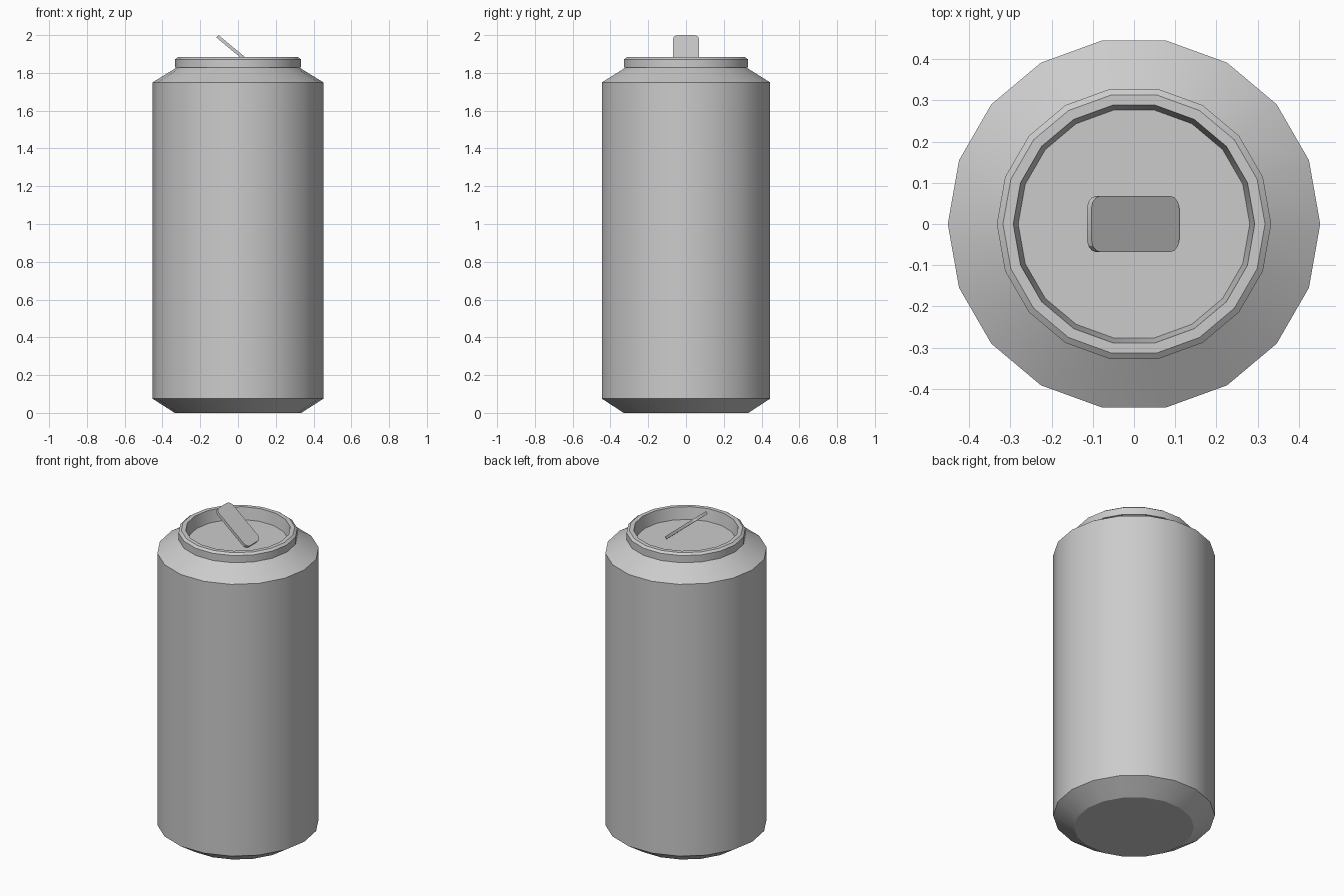
import bpy, bmesh, math
from mathutils import Matrix

if "Cube" in bpy.data.objects:
    bpy.data.objects.remove(bpy.data.objects["Cube"])

SIDES = 18


def finish(name, bm):
    bmesh.ops.recalc_face_normals(bm, faces=bm.faces)
    mesh = bpy.data.meshes.new(name)
    bm.to_mesh(mesh)
    bm.free()
    ob = bpy.data.objects.new(name, mesh)
    bpy.context.collection.objects.link(ob)
    bpy.ops.object.select_all(action='DESELECT')
    ob.select_set(True)
    bpy.context.view_layer.objects.active = ob
    bpy.ops.object.shade_smooth_by_angle(angle=math.radians(25))
    return ob


def lathe(name, profile):
    """Revolve (radius, height) points into a closed, capped solid."""
    bm = bmesh.new()
    rings = []
    for r, z in profile:
        rings.append([bm.verts.new((r * math.cos(2 * math.pi * i / SIDES),
                                    r * math.sin(2 * math.pi * i / SIDES), z))
                      for i in range(SIDES)])
    for a, b in zip(rings, rings[1:]):
        for i in range(SIDES):
            j = (i + 1) % SIDES
            bm.faces.new((a[i], a[j], b[j], b[i]))
    bm.faces.new(rings[0])
    bm.faces.new(rings[-1])
    return finish(name, bm)


# Can body: tapered foot, straight wall, shoulder, rim and recessed lid
lathe("can_body", [
    (0.335, 0.0), (0.452, 0.075), (0.452, 1.75),
    (0.325, 1.828), (0.333, 1.828),
    (0.333, 1.872), (0.318, 1.883), (0.293, 1.883),
    (0.281, 1.81),
])

# Pull tab: thin plate with rounded corners, tilted up towards -x
bm = bmesh.new()
bmesh.ops.create_cube(bm, size=1, matrix=Matrix.Diagonal((0.277, 0.137, 0.017, 1)))
corners = [e for e in bm.edges
           if abs(e.verts[0].co.z - e.verts[1].co.z) > 0.01]
bmesh.ops.bevel(bm, geom=corners, offset=0.03, segments=3, profile=0.5,
                affect='EDGES')
bmesh.ops.transform(bm, verts=bm.verts,
                    matrix=Matrix.Translation((-0.002, 0, 1.905))
                    @ Matrix.Rotation(math.radians(39.7), 4, 'Y'))
finish("pull_tab", bm)
